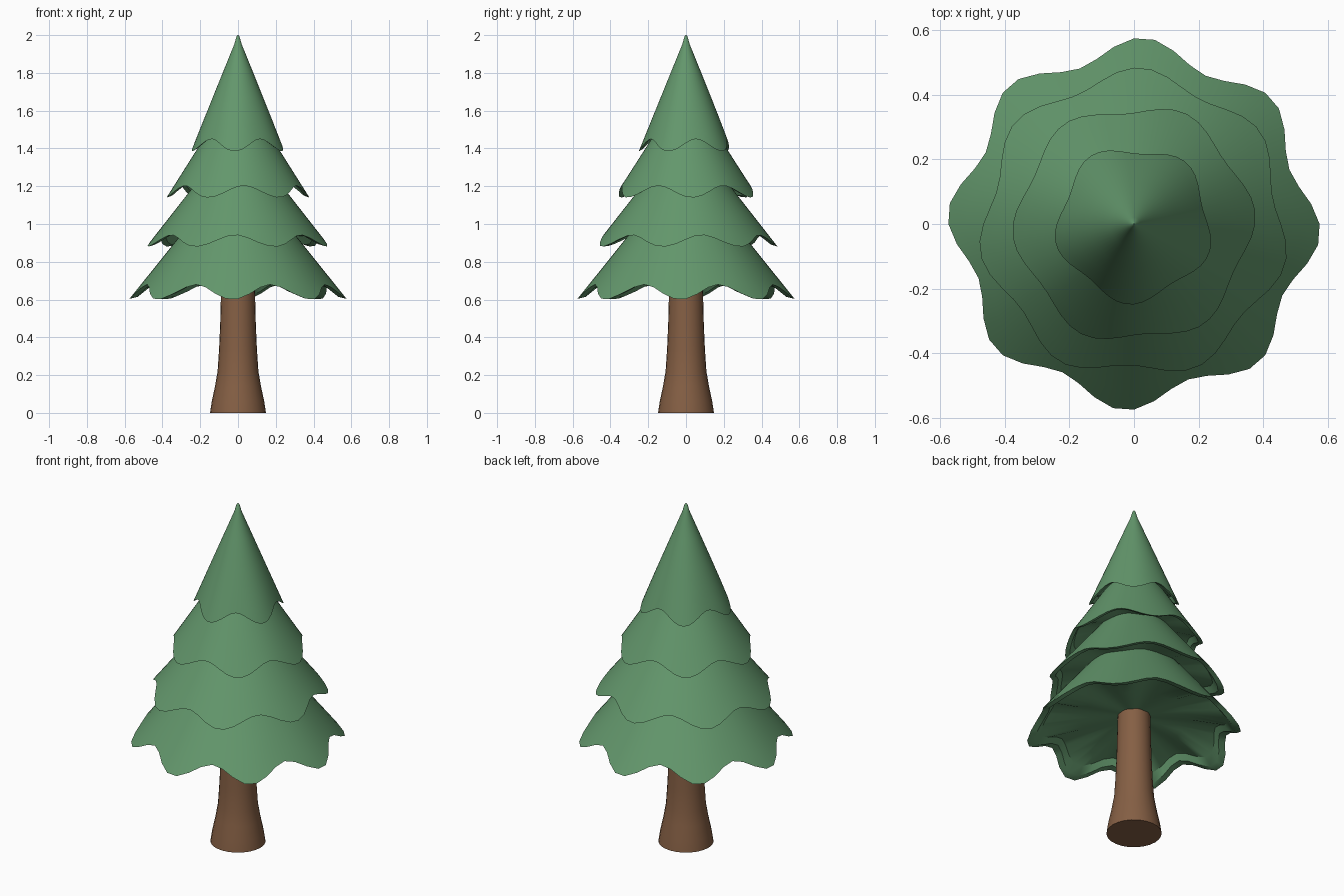
import bpy, bmesh, math

cube = bpy.data.objects.get("Cube")
if cube:
    bpy.data.objects.remove(cube, do_unlink=True)


def make_material(name, rgb):
    mat = bpy.data.materials.new(name)
    mat.use_nodes = True
    mat.diffuse_color = (*rgb, 1)
    mat.node_tree.nodes["Principled BSDF"].inputs["Base Color"].default_value = (*rgb, 1)
    return mat


def lathe(name, rings, sides, mat, shape):
    """Skin closed rings; shape(ring, angle) returns the radius and height."""
    bm = bmesh.new()
    loops = []
    for ring in rings:
        loop = []
        for i in range(sides):
            a = math.tau * i / sides
            r, z = shape(ring, a)
            loop.append(bm.verts.new((r * math.cos(a), r * math.sin(a), z)))
        loops.append(loop)
    for low, high in zip(loops, loops[1:]):
        for i in range(sides):
            j = (i + 1) % sides
            bm.faces.new((low[i], low[j], high[j], high[i]))
    bm.faces.new(loops[0])
    bm.faces.new(loops[-1])
    bmesh.ops.recalc_face_normals(bm, faces=bm.faces)
    mesh = bpy.data.meshes.new(name)
    bm.to_mesh(mesh)
    bm.free()
    mesh.materials.append(mat)
    obj = bpy.data.objects.new(name, mesh)
    bpy.context.collection.objects.link(obj)
    bpy.ops.object.select_all(action='DESELECT')
    obj.select_set(True)
    bpy.context.view_layer.objects.active = obj
    bpy.ops.object.shade_smooth_by_angle(angle=math.radians(40))
    return obj


def branch_tier(name, radius, bottom, top, lobes, phase, lift, pull, mat):
    """Hollow cone skirt whose hem swings up and inwards between the lobes."""
    height = top - bottom
    # Ring: radius, height, share of the scalloping
    rings = [(0.04, bottom + 0.125, 0),
             (radius * 0.5, bottom + 0.105, 0.2),
             (radius * 0.87, bottom + 0.055, 0.8),
             (radius * 0.93, bottom + 0.01, 0.95),
             (radius, bottom, 1)]
    for t in (0.1, 0.25, 0.45, 0.7, 0.92):
        rings.append((radius * (1 - t), bottom + height * t, (1 - t) ** 3))
    rings.append((radius * 0.03, top - 0.007, 0))
    rings.append((radius * 0.006, top, 0))

    def shape(ring, angle):
        r, z, share = ring
        valley = 0.5 - 0.5 * math.cos(lobes * (angle - math.radians(phase)))
        return r - pull * share * valley, z + lift * share * valley

    return lathe(name, rings, 56, mat, shape)


green = make_material("needle green", (0.125, 0.31, 0.15))
brown = make_material("bark brown", (0.235, 0.115, 0.058))

# Trunk with flared foot
trunk = [(0.148, 0), (0.139, 0.06), (0.122, 0.14), (0.108, 0.22),
         (0.1, 0.34), (0.094, 0.48), (0.09, 0.64), (0.085, 0.82)]
lathe("trunk", trunk, 24, brown, lambda ring, angle: ring)

# Branch tiers, from lowest to top
branch_tier("lowest_branches", 0.578, 0.6, 1.32, 8, -3, 0.08, 0.068, green)
branch_tier("lower_branches", 0.485, 0.88, 1.5, 7, 88, 0.062, 0.048, green)
branch_tier("upper_branches", 0.378, 1.14, 1.74, 6, 5, 0.063, 0.036, green)
branch_tier("top_branches", 0.25, 1.385, 2.0, 5, -94, 0.065, 0.032, green)
